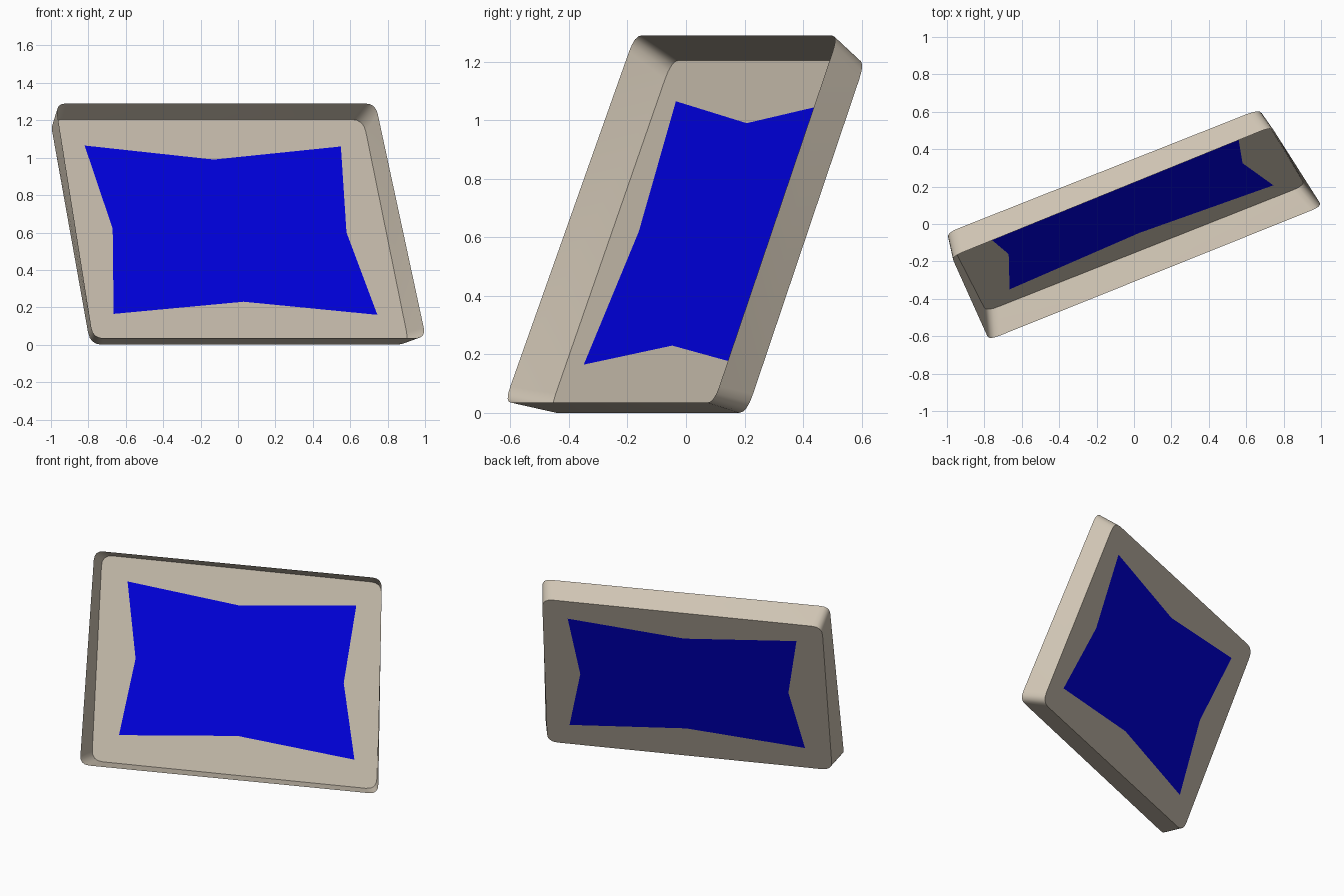
import bpy, bmesh
from mathutils import Vector

if "Cube" in bpy.data.objects:
    bpy.data.objects.remove(bpy.data.objects["Cube"])


def material(name, color):
    m = bpy.data.materials.new(name)
    m.diffuse_color = (*color, 1)
    m.use_nodes = True
    m.node_tree.nodes["Principled BSDF"].inputs["Base Color"].default_value = m.diffuse_color
    return m


def floor_point(x, z):
    # leaning back plane shared by the tray floor and the panel
    return Vector((x, -0.155 + 0.396 * x + 0.418 * z, z))


def rounded(corners, r, steps=5):
    # closed loop with softened corners
    out = []
    for i, p in enumerate(corners):
        a = p + (corners[i - 1] - p).normalized() * r
        b = p + (corners[(i + 1) % len(corners)] - p).normalized() * r
        for k in range(steps):
            t = k / (steps - 1)
            out.append(a * (1 - t) ** 2 + p * (2 * t * (1 - t)) + b * t * t)
    return out


def loop(bm, points):
    vs = [bm.verts.new(p) for p in points]
    es = [bm.edges.new((vs[i - 1], vs[i])) for i in range(len(vs))]
    return vs, es


def finish(bm, name, mat):
    me = bpy.data.meshes.new(name)
    bm.to_mesh(me)
    bm.free()
    ob = bpy.data.objects.new(name, me)
    bpy.context.collection.objects.link(ob)
    me.materials.append(mat)
    bpy.ops.object.select_all(action='DESELECT')
    ob.select_set(True)
    bpy.context.view_layer.objects.active = ob
    bpy.ops.object.shade_smooth_by_angle(angle=0.6)
    return ob


rim = [Vector(p) for p in ((-0.975, -0.175, 1.29), (0.735, 0.52, 1.29),
                           (1.005, 0.095, 0.035), (-0.775, -0.62, 0.035))]
floor = [floor_point(*p) for p in ((-1.005, 1.205), (0.67, 1.205),
                                   (0.915, 0.0), (-0.79, 0.0))]
star = [floor_point(*p) for p in ((-0.82, 1.065), (-0.13, 0.99), (0.55, 1.06),
                                  (0.58, 0.6), (0.745, 0.16), (0.03, 0.23),
                                  (-0.665, 0.165), (-0.67, 0.62))]

# shallow open tray: flared walls and a floor around the panel
bm = bmesh.new()
rim_v, _ = loop(bm, rounded(rim, 0.06))
edge_v, edge_e = loop(bm, rounded(floor, 0.07))
_, hole_e = loop(bm, star)
bmesh.ops.triangle_fill(bm, edges=edge_e + hole_e, use_beauty=True)
for i in range(len(rim_v)):
    bm.faces.new((rim_v[i - 1], rim_v[i], edge_v[i], edge_v[i - 1]))
bmesh.ops.recalc_face_normals(bm, faces=bm.faces)
finish(bm, "tray", material("tan", (0.62, 0.55, 0.45)))

# blue panel filling the opening in the floor
bm = bmesh.new()
panel_v, _ = loop(bm, star)
bm.faces.new(panel_v[::-1])
finish(bm, "panel", material("blue", (0.0, 0.0, 0.8)))
